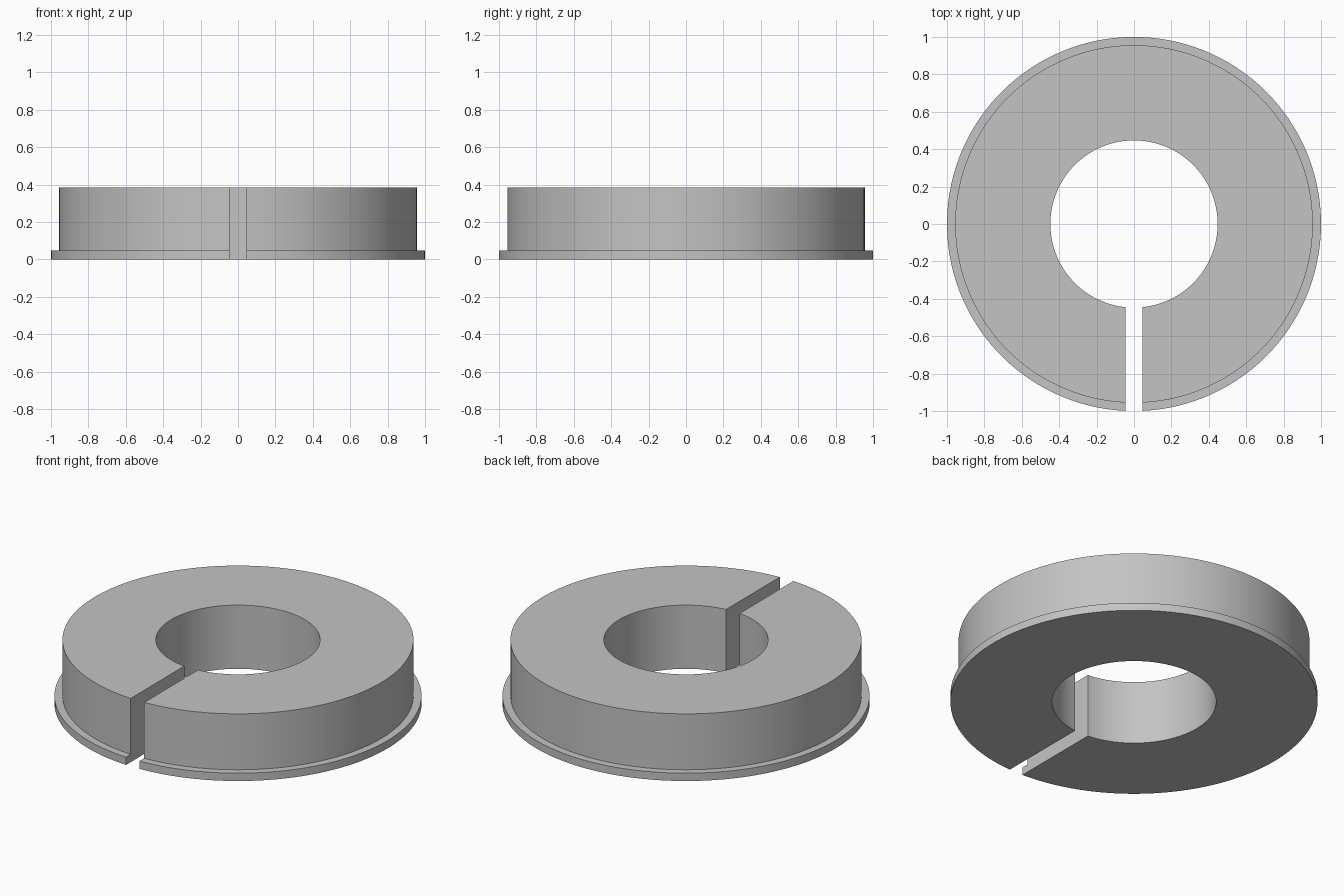
import bpy, bmesh
from math import asin, sin, cos, pi

cube = bpy.data.objects.get("Cube")
if cube:
    bpy.data.objects.remove(cube, do_unlink=True)

# Dimensions
BORE, BODY, FLANGE = 0.447, 0.956, 1.0
FLANGE_TOP, TOP = 0.047, 0.383
HALF_SLOT = 0.045
SEGMENTS = 128

# Single plain grey
grey = bpy.data.materials.new("plain_grey")
grey.use_nodes = True
colour = (0.55, 0.55, 0.55, 1.0)
grey.diffuse_color = colour
grey.node_tree.nodes["Principled BSDF"].inputs["Base Color"].default_value = colour

# Stepped cross-section (radius, height), swept around the axis
profile = [(BORE, 0), (FLANGE, 0), (FLANGE, FLANGE_TOP),
           (BODY, FLANGE_TOP), (BODY, TOP), (BORE, TOP)]


def section(bm, t):
    """Cross-section at fraction t; both ends lie flat on the slot walls."""
    ring = []
    for r, z in profile:
        gap = asin(HALF_SLOT / r)
        a = -pi / 2 + gap + t * (2 * pi - 2 * gap)
        ring.append(bm.verts.new((r * cos(a), r * sin(a), z)))
    return ring


bm = bmesh.new()
rings = [section(bm, i / SEGMENTS) for i in range(SEGMENTS + 1)]
for a, b in zip(rings, rings[1:]):
    for i in range(len(profile)):
        j = (i + 1) % len(profile)
        bm.faces.new((a[i], a[j], b[j], b[i]))

# Flat walls of the slot
bm.faces.new(rings[0])
bm.faces.new(rings[-1])
bmesh.ops.recalc_face_normals(bm, faces=bm.faces)

mesh = bpy.data.meshes.new("slotted_flanged_ring")
bm.to_mesh(mesh)
bm.free()
mesh.materials.append(grey)
ring = bpy.data.objects.new("slotted_flanged_ring", mesh)
bpy.context.collection.objects.link(ring)

# Smooth curved walls, sharp rims
bpy.ops.object.select_all(action='DESELECT')
ring.select_set(True)
bpy.context.view_layer.objects.active = ring
bpy.ops.object.shade_smooth_by_angle(angle=pi / 6)
